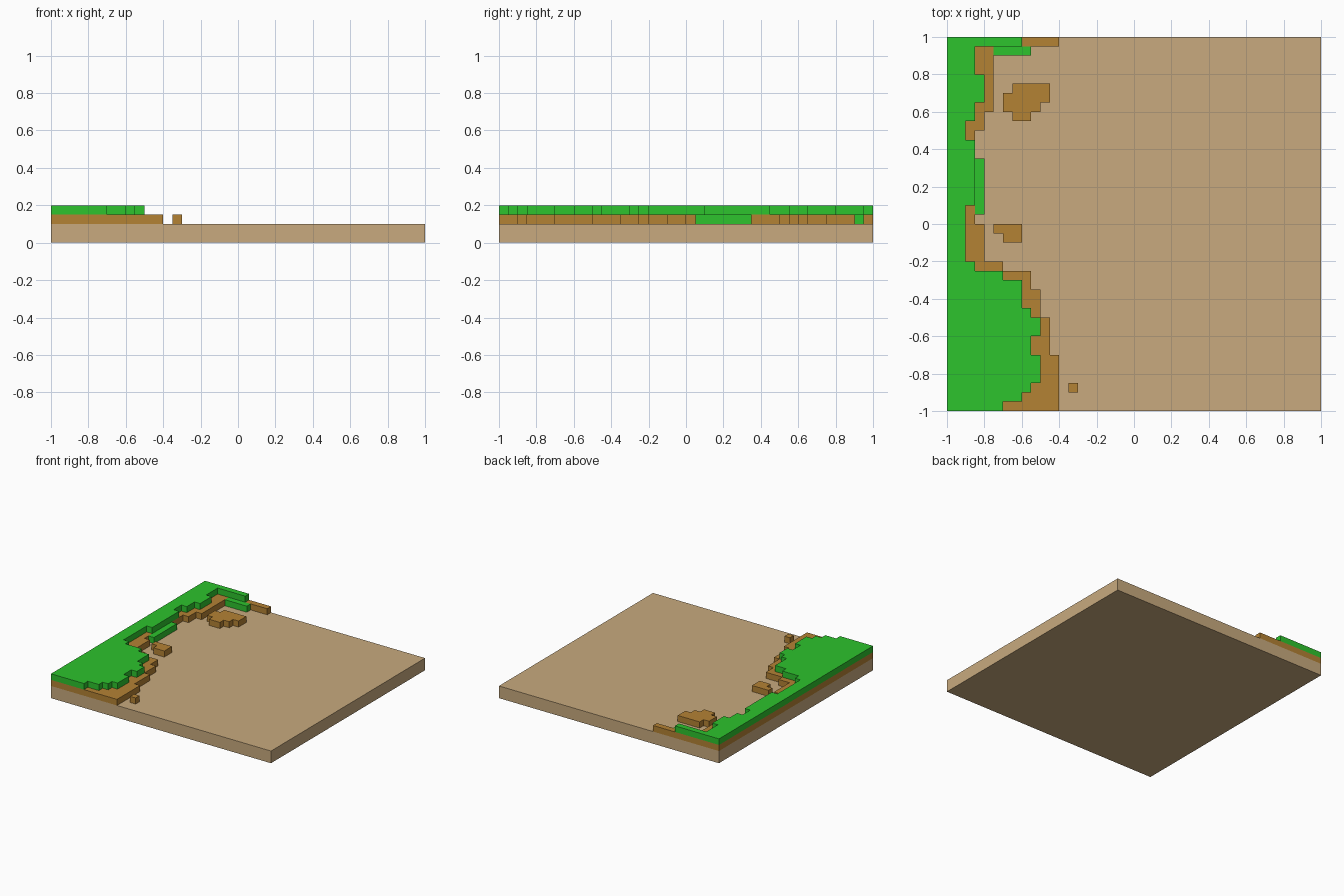
import bpy
import bmesh

if "Cube" in bpy.data.objects:
    bpy.data.objects.remove(bpy.data.objects["Cube"])


def material(name, rgb):
    lin = [((c / 255 + 0.055) / 1.055) ** 2.4 for c in rgb]
    m = bpy.data.materials.new(name)
    m.diffuse_color = (*lin, 1)
    m.use_nodes = True
    m.node_tree.nodes["Principled BSDF"].inputs["Base Color"].default_value = m.diffuse_color
    return m


SAND = material("sand", (200, 170, 126))
SOIL = material("soil brown", (180, 130, 52))
GRASS = material("grass green", (45, 195, 45))


def stepped_slab(name, rows, y_end, z0, z1, mat):
    """Extrude a stepped outline; each row is (y_top, x_left, x_right)."""
    right, left = [], []
    bottoms = [r[0] for r in rows[1:]] + [y_end]
    for (y, xl, xr), yb in zip(rows, bottoms):
        for chain, x in ((right, xr), (left, xl)):
            if chain and chain[-1][0] == x:
                chain[-1] = (x, yb)          # straight run: just lengthen it
            else:
                chain += [(x, y), (x, yb)]
    outline = left + right[::-1]             # counter-clockwise from above
    bm = bmesh.new()
    base = bm.faces.new([bm.verts.new((x, y, z0)) for x, y in outline])
    res = bmesh.ops.extrude_face_region(bm, geom=[base], use_keep_orig=True)
    verts = [v for v in res["geom"] if isinstance(v, bmesh.types.BMVert)]
    bmesh.ops.translate(bm, verts=verts, vec=(0, 0, z1 - z0))
    bmesh.ops.recalc_face_normals(bm, faces=bm.faces)
    me = bpy.data.meshes.new(name)
    bm.to_mesh(me)
    bm.free()
    me.materials.append(mat)
    ob = bpy.data.objects.new(name, me)
    bpy.context.collection.objects.link(ob)
    return ob


def shore(steps):
    """Rows that all start at the left edge of the board."""
    return [(y, -1, x) for y, x in steps]


# Sand base board
stepped_slab("sand_base", [(1, -1, 1)], -1, 0, 0.1, SAND)

# Soil terrace along the left edge
stepped_slab("soil_terrace", shore([
    (1, -.4), (.95, -.75), (.6, -.8), (.5, -.85), (0, -.8), (-.2, -.7),
    (-.25, -.55), (-.35, -.5), (-.5, -.45), (-.7, -.4)]), -1, 0.1, 0.15, SOIL)

# Grass layer on top of the soil
stepped_slab("grass_top", shore([
    (1, -.6), (.95, -.85), (.8, -.8), (.65, -.85), (.55, -.9), (.45, -.85),
    (.1, -.9), (-.2, -.85), (-.25, -.7), (-.3, -.6), (-.45, -.55), (-.5, -.5),
    (-.6, -.55), (-.7, -.5), (-.85, -.55), (-.9, -.6), (-.95, -.7)]),
    -1, 0.15, 0.2, GRASS)

# Low grass strips lying on the sand
stepped_slab("low_grass_back", [(.95, -.75, -.55)], .9, 0.1, 0.15, GRASS)
stepped_slab("low_grass_middle", [(.35, -.85, -.8)], .05, 0.1, 0.15, GRASS)

# Loose soil patches
stepped_slab("soil_patch_large", [(.75, -.65, -.45), (.7, -.7, -.45),
             (.65, -.7, -.5), (.6, -.65, -.55)], .55, 0.1, 0.15, SOIL)
stepped_slab("soil_patch_small", [(0, -.75, -.6), (-.05, -.7, -.6)],
             -.1, 0.1, 0.15, SOIL)
stepped_slab("soil_block", [(-.85, -.35, -.3)], -.9, 0.1, 0.15, SOIL)
